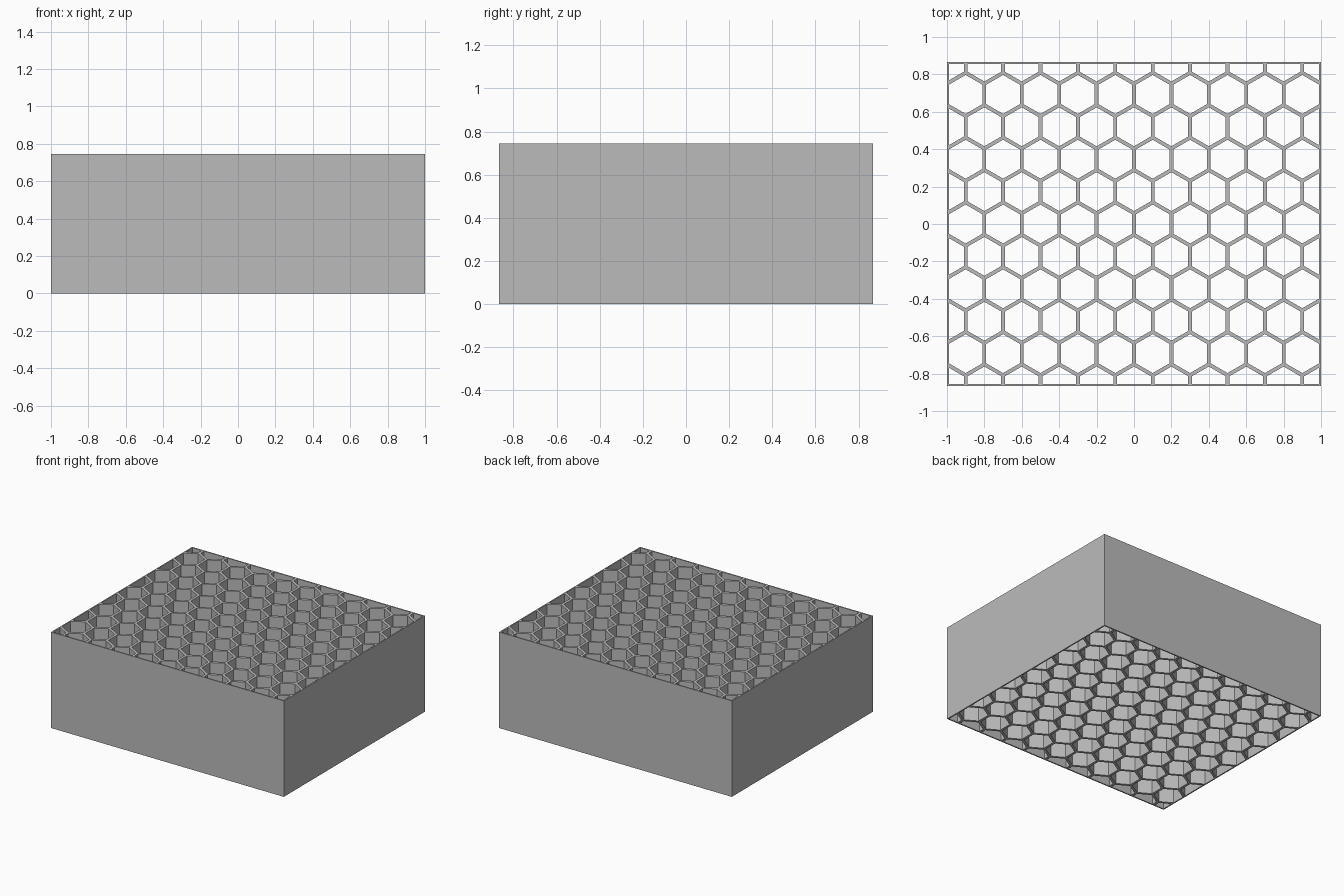
import bpy, bmesh
from math import sqrt, sin, cos, pi

cube = bpy.data.objects.get("Cube")
if cube:
    bpy.data.objects.remove(cube, do_unlink=True)

PITCH = 0.2                    # distance between neighbouring cells
ROW = PITCH * sqrt(3) / 2
RADIUS = PITCH / sqrt(3)
WALL = 0.02
HEIGHT = 0.745
HALF_X, HALF_Y = 1.0, 5 * ROW

grey = bpy.data.materials.new("grey")
grey.use_nodes = True
colour = (0.5, 0.5, 0.5, 1)
grey.diffuse_color = colour
grey.node_tree.nodes["Principled BSDF"].inputs["Base Color"].default_value = colour

bm = bmesh.new()

# Staggered rows of hexagonal cells
for row in range(-5, 6):
    odd = row % 2
    for col in range(10 + odd):
        cx = (col - (9 + odd) / 2) * PITCH
        corners = [(cx + RADIUS * sin(-k * pi / 3),
                    row * ROW + RADIUS * cos(k * pi / 3), 0) for k in range(6)]
        bm.faces.new([bm.verts.new(c) for c in corners])
bmesh.ops.remove_doubles(bm, verts=bm.verts[:], dist=0.001)

# Trim the cells to the rectangular outline
for nx, ny in ((1, 0), (-1, 0), (0, 1), (0, -1)):
    bmesh.ops.bisect_plane(bm, geom=bm.verts[:] + bm.edges[:] + bm.faces[:],
                           dist=0.0001, plane_co=(nx * HALF_X, ny * HALF_Y, 0),
                           plane_no=(nx, ny, 0), clear_outer=True)

# Inset each cell and open its middle, leaving the thin walls
cells = bm.faces[:]
bmesh.ops.inset_individual(bm, faces=cells, thickness=WALL / 2, use_even_offset=True)
bmesh.ops.delete(bm, geom=cells, context='FACES')

mesh = bpy.data.meshes.new("honeycomb_block")
bm.to_mesh(mesh)
bm.free()
mesh.materials.append(grey)
block = bpy.data.objects.new("honeycomb_block", mesh)
bpy.context.collection.objects.link(block)

# Raise the walls to full height
solid = block.modifiers.new("wall_height", 'SOLIDIFY')
solid.thickness = HEIGHT
solid.offset = 1
